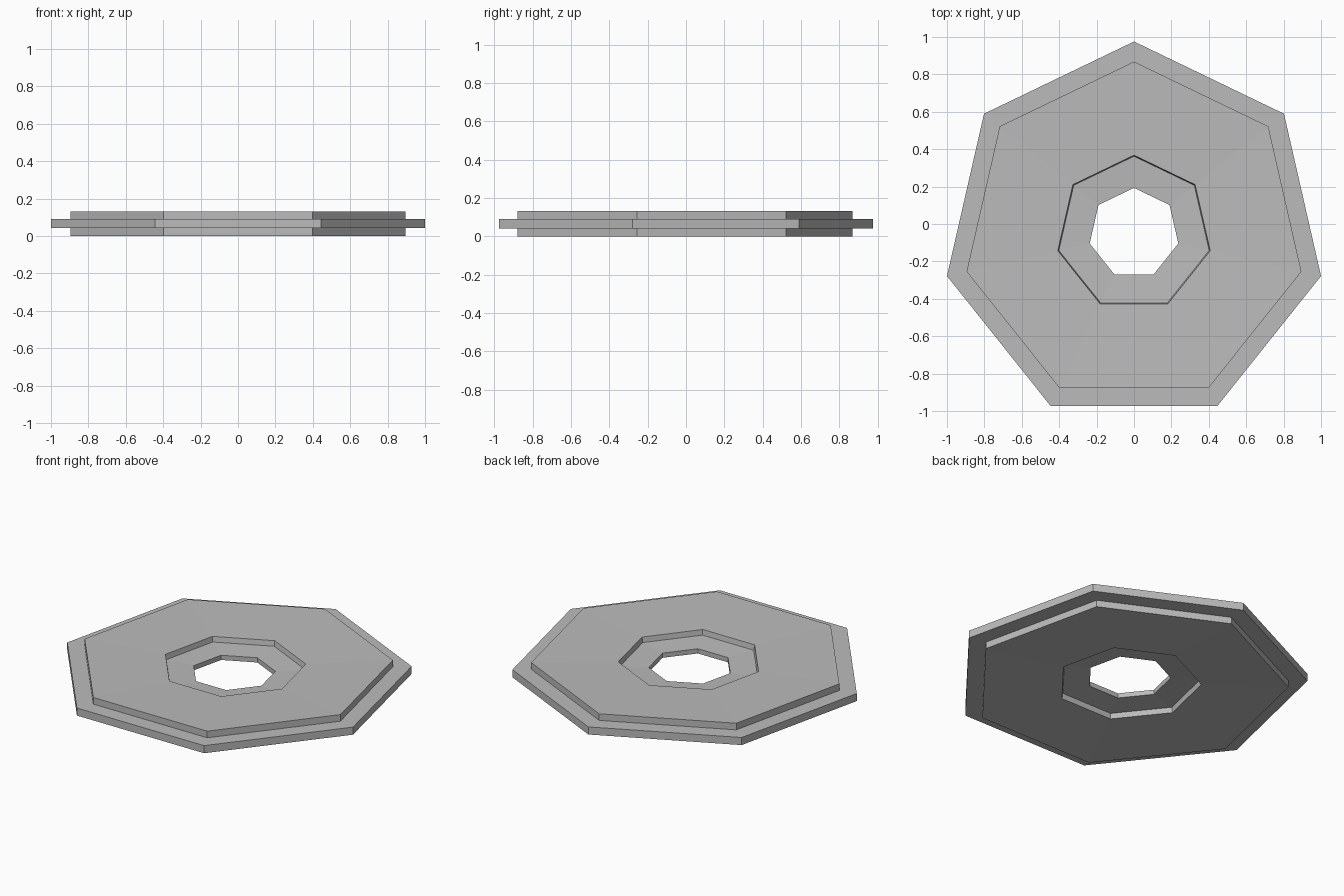
import bpy, bmesh
from math import pi, sin, cos

SIDES = 7
MID_Z = 0.066      # height of the mirror plane
CENTRE_Y = -0.05   # centres the odd-sided outline

cube = bpy.data.objects.get("Cube")
if cube:
    bpy.data.objects.remove(cube)

grey = bpy.data.materials.new("plain grey")
grey.use_nodes = True
colour = (0.5, 0.5, 0.5, 1)
grey.diffuse_color = colour
grey.node_tree.nodes["Principled BSDF"].inputs["Base Color"].default_value = colour

# Upper half of the cross-section, hole to rim: (radius, height above mid plane)
upper = [
    (0.243, 0.015),   # hole edge
    (0.412, 0.023),   # recess floor
    (0.418, 0.056),   # recess lip
    (0.918, 0.066),   # dished plate edge
    (0.918, 0.024),   # foot of the plate step
    (1.0257, 0.024),  # outer rim
]
profile = upper + [(r, -h) for r, h in reversed(upper)]

# Sweep the closed cross-section around the seven corners
bm = bmesh.new()
rings = []
for i in range(SIDES):
    a = pi / 2 + 2 * pi * i / SIDES
    rings.append([bm.verts.new((r * cos(a), CENTRE_Y + r * sin(a), MID_Z + h))
                  for r, h in profile])
for i, ring in enumerate(rings):
    following = rings[(i + 1) % SIDES]
    for j in range(len(profile)):
        k = (j + 1) % len(profile)
        bm.faces.new((ring[j], ring[k], following[k], following[j]))
bmesh.ops.recalc_face_normals(bm, faces=bm.faces)

mesh = bpy.data.meshes.new("stepped_disc")
bm.to_mesh(mesh)
bm.free()
mesh.materials.append(grey)
disc = bpy.data.objects.new("stepped_disc", mesh)
bpy.context.collection.objects.link(disc)
